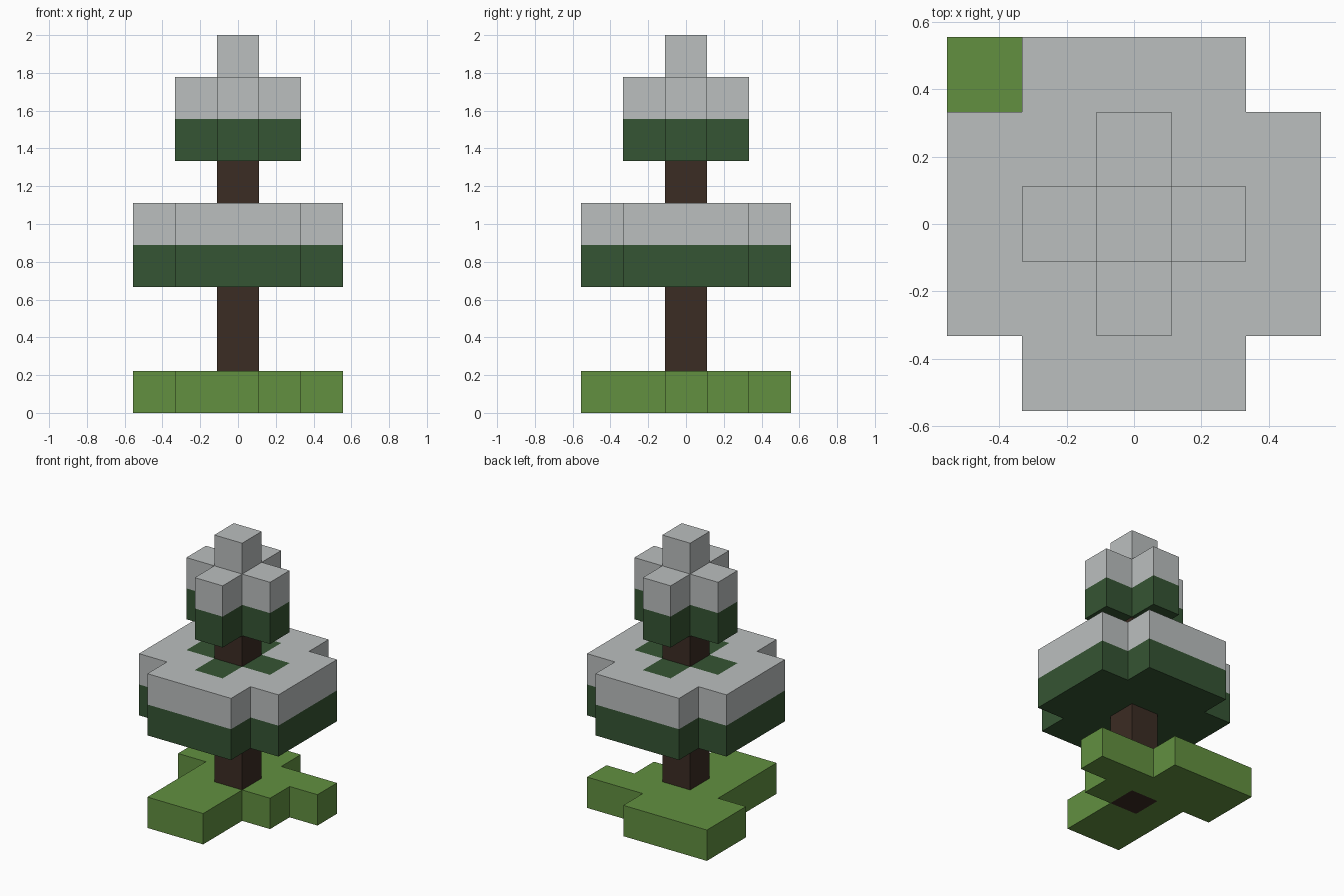
import bpy
import bmesh
import math
from mathutils import Vector

cube = bpy.data.objects.get("Cube")
if cube:
    bpy.data.objects.remove(cube, do_unlink=True)

U = 2 / 9  # edge of one block


def material(name, rgb):
    m = bpy.data.materials.new(name)
    m.use_nodes = True
    m.diffuse_color = (*rgb, 1)
    m.node_tree.nodes["Principled BSDF"].inputs["Base Color"].default_value = (*rgb, 1)
    return m


grass_green = material("grass green", (0.122, 0.279, 0.051))
bark_brown = material("bark brown", (0.044, 0.025, 0.017))
needle_green = material("needle green", (0.036, 0.089, 0.033))
snow_white = material("snow white", (0.497, 0.521, 0.521))


# Block plans, back row first
GRASS = ["###..", "#####", ".###.", ".##..", ".##.."]
WIDE = [".###.", "#####", "#####", "#####", ".###."]
PLUS = [".....", "..#..", ".###.", "..#..", "....."]
DOT = [".....", ".....", "..#..", ".....", "....."]


def cells(plan, *layers):
    return {(col - 2, 2 - row, z)
            for z in layers
            for row, line in enumerate(plan)
            for col, mark in enumerate(line) if mark == "#"}


# Parts of the tree; the trunk runs up through the grass and branches
trunk = cells(DOT, *range(7))
top_needles = cells(PLUS, 6) - trunk
low_needles = (cells(WIDE, 3) | cells(PLUS, 4)) - trunk
parts = {
    "trunk": (trunk, bark_brown),
    "grass_base": (cells(GRASS, 0) - trunk, grass_green),
    "lower_branches": (low_needles, needle_green),
    "lower_snow": (cells(WIDE, 4) - low_needles - trunk, snow_white),
    "upper_branches": (top_needles, needle_green),
    "upper_snow": (cells(PLUS, 7) | cells(DOT, 8), snow_white),
}
occupied = set().union(*(group for group, _ in parts.values()))


def build(name, group, mat):
    """Skin a group of blocks, keeping only the faces open to the air."""
    bm = bmesh.new()
    for cell in sorted(group):
        centre = Vector(cell) + Vector((0, 0, 0.5))
        for axis in range(3):
            for sign in (-1, 1):
                n = Vector((0, 0, 0))
                n[axis] = sign
                if tuple(int(c) for c in Vector(cell) + n) in occupied:
                    continue
                a = Vector((0, 0, 0))
                a[(axis + 1) % 3] = 0.5
                b = n.cross(a)
                mid = centre + n / 2
                corners = (mid - a - b, mid + a - b, mid + a + b, mid - a + b)
                bm.faces.new([bm.verts.new(p * U) for p in corners])
    # Weld the blocks and merge flat neighbours
    bmesh.ops.remove_doubles(bm, verts=bm.verts, dist=0.001)
    bmesh.ops.dissolve_limit(bm, angle_limit=math.radians(1),
                             verts=bm.verts, edges=bm.edges)
    mesh = bpy.data.meshes.new(name)
    bm.to_mesh(mesh)
    bm.free()
    mesh.materials.append(mat)
    bpy.context.scene.collection.objects.link(bpy.data.objects.new(name, mesh))


for name, (group, mat) in parts.items():
    build(name, group, mat)
